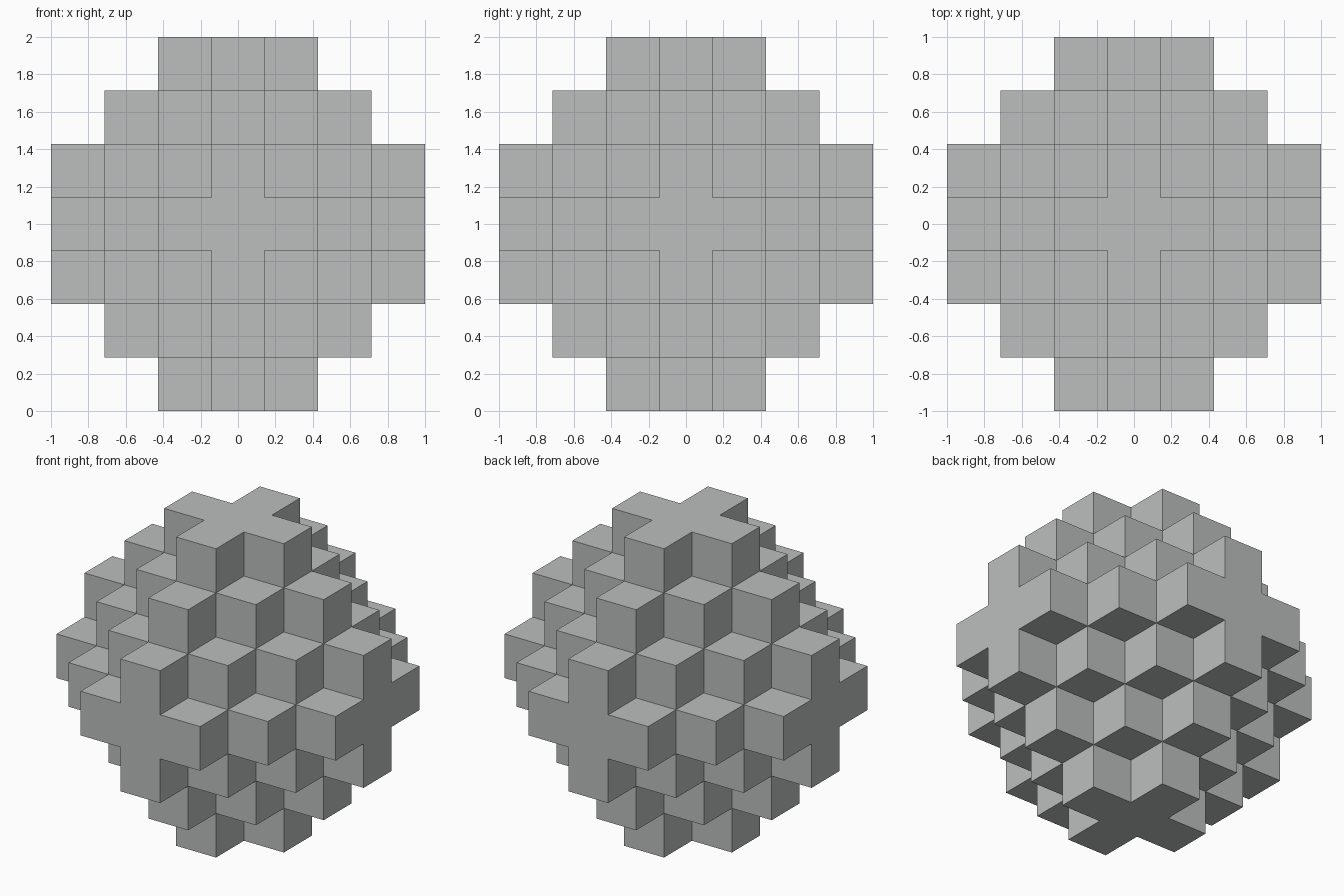
import bpy
import bmesh
from itertools import product
from mathutils import Matrix, Vector

default = bpy.data.objects.get("Cube")
if default:
    bpy.data.objects.remove(default, do_unlink=True)

REACH = 3               # blocks from the centre to each tip
UNIT = 2 / (2 * REACH + 1)


def filled(cell):
    """Octahedron of blocks with its six tips cut off."""
    steps = [abs(c) for c in cell]
    return sum(steps) <= REACH + 1 and max(steps) <= REACH


# Grey material
grey = bpy.data.materials.new("light_grey")
grey.use_nodes = True
colour = (0.50, 0.52, 0.51, 1)
grey.diffuse_color = colour
grey.node_tree.nodes["Principled BSDF"].inputs["Base Color"].default_value = colour

# Stepped block cluster: one block per filled cell
bm = bmesh.new()
span = range(-REACH, REACH + 1)
for cell in product(span, repeat=3):
    if filled(cell):
        centre = Vector(cell) * UNIT + Vector((0, 0, 1))
        bmesh.ops.create_cube(bm, size=UNIT, matrix=Matrix.Translation(centre))

# Remove the walls between neighbouring blocks
bm.normal_update()
inner = []
for face in bm.faces:
    outside = face.calc_center_median() + face.normal * UNIT / 2
    cell = [round(c / UNIT) for c in outside - Vector((0, 0, 1))]
    if filled(cell):
        inner.append(face)
bmesh.ops.delete(bm, geom=inner, context="FACES")

# Weld the shell and merge flat neighbours into single faces
bmesh.ops.remove_doubles(bm, verts=bm.verts[:], dist=0.001)
bmesh.ops.dissolve_limit(bm, angle_limit=0.01, verts=bm.verts[:], edges=bm.edges[:])

mesh = bpy.data.meshes.new("stepped_block_cluster")
bm.to_mesh(mesh)
bm.free()
mesh.materials.append(grey)
cluster = bpy.data.objects.new("stepped_block_cluster", mesh)
bpy.context.collection.objects.link(cluster)
